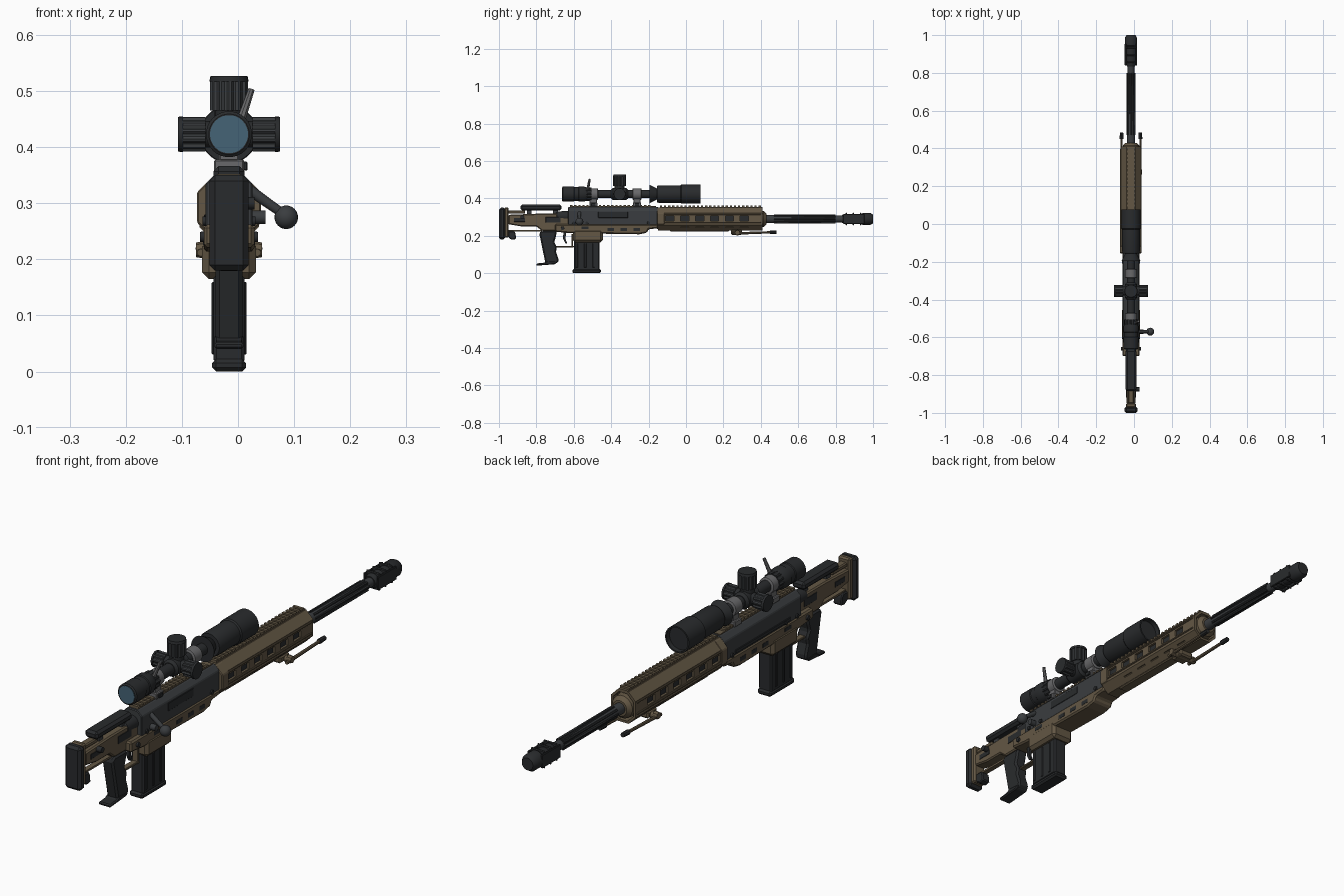
import bpy, bmesh
from math import sin, cos, pi, radians
from mathutils import Vector, Matrix

if "Cube" in bpy.data.objects:
    bpy.data.objects.remove(bpy.data.objects["Cube"])

C = -0.016          # x of the rifle's centre plane
BZ, SZ = 0.29, 0.423  # bore height, scope height

def mat(name, r, g, b):
    m = bpy.data.materials.new(name)
    m.diffuse_color = (r, g, b, 1)
    m.use_nodes = True
    m.node_tree.nodes["Principled BSDF"].inputs["Base Color"].default_value = m.diffuse_color
    return m

TAN = mat("tan", .125, .095, .058)
DARK = mat("dark", .022, .024, .026)
STEEL = mat("steel", .042, .046, .050)
GREY = mat("grey", .14, .14, .145)
LENS = mat("lens", .06, .127, .18)

def finish(name, bm, m, bevel=0, smooth=False):
    bmesh.ops.recalc_face_normals(bm, faces=bm.faces)
    me = bpy.data.meshes.new(name)
    bm.to_mesh(me)
    bm.free()
    ob = bpy.data.objects.new(name, me)
    bpy.context.collection.objects.link(ob)
    me.materials.append(m)
    if smooth:
        bpy.ops.object.select_all(action='DESELECT')
        ob.select_set(True)
        bpy.context.view_layer.objects.active = ob
        bpy.ops.object.shade_smooth_by_angle(angle=radians(35))
    if bevel:
        b = ob.modifiers.new("bevel", 'BEVEL')
        b.width, b.segments, b.limit_method = bevel, 1, 'ANGLE'
    return ob

def boxes(name, items, m, bevel=0):
    """items: (x0,x1,y0,y1,z0,z1), x measured from the centre plane"""
    bm = bmesh.new()
    for x0, x1, y0, y1, z0, z1 in items:
        M = Matrix.Translation((C + (x0+x1)/2, (y0+y1)/2, (z0+z1)/2)) @ Matrix.Diagonal((x1-x0, y1-y0, z1-z0, 1))
        bmesh.ops.create_cube(bm, size=1, matrix=M)
    return finish(name, bm, m, bevel)

def extrude(name, pts, axis, a, b, m, bevel=0, smooth=False):
    """2D outline swept along an axis: x takes (y,z), y takes (x,z), z takes (x,y)"""
    put = {'x': lambda u, v, w: (C+w, u, v), 'y': lambda u, v, w: (C+u, w, v), 'z': lambda u, v, w: (C+u, v, w)}[axis]
    bm = bmesh.new()
    lo, hi = ([bm.verts.new(put(u, v, w)) for u, v in pts] for w in (a, b))
    n = len(pts)
    bm.faces.new(lo)
    bm.faces.new(hi)
    for i in range(n):
        bm.faces.new((lo[i], lo[(i+1) % n], hi[(i+1) % n], hi[i]))
    return finish(name, bm, m, bevel, smooth)

def lathe(name, prof, z, m, n=28, x=0):
    """(y, radius) profile turned about a lengthwise axis"""
    bm = bmesh.new()
    rings = [[bm.verts.new((C+x+r*cos(2*pi*(i+.5)/n), y, z+r*sin(2*pi*(i+.5)/n))) for i in range(n)] for y, r in prof]
    for p, q in zip(rings, rings[1:]):
        for i in range(n):
            bm.faces.new((p[i], p[(i+1) % n], q[(i+1) % n], q[i]))
    bm.faces.new(rings[0])
    bm.faces.new(rings[-1])
    return finish(name, bm, m, 0, n > 10)

def rod(name, a, b, r0, r1, m, n=12):
    a, b = Vector(a), Vector(b)
    bm = bmesh.new()
    M = Matrix.Translation((a+b)/2) @ (b-a).to_track_quat('Z', 'Y').to_matrix().to_4x4()
    bmesh.ops.create_cone(bm, cap_ends=True, segments=n, radius1=r0, radius2=r1, depth=(b-a).length, matrix=M)
    return finish(name, bm, m, 0, True)

def fluted(u, v, r, depth, k):
    return [(u+(r-depth*((i//2) % 2))*cos(2*pi*i/(4*k)), v+(r-depth*((i//2) % 2))*sin(2*pi*i/(4*k))) for i in range(4*k)]

def octagon(w, z0, z1, c):
    return [(-w, z0+c), (-w+c, z0), (w-c, z0), (w, z0+c), (w, z1-c), (w-c, z1), (-w+c, z1), (-w, z1-c)]

# Barrel and muzzle brake
lathe("barrel_core", [(-.15, .026), (.41, .022), (.85, .018)], BZ, STEEL)
extrude("barrel_flutes", fluted(0, BZ, .024, .005, 8), 'y', .47, .80, DARK)
lathe("brake_body", [(.835, .022), (.85, .028), (.94, .028), (.945, .033), (.985, .033), (1, .024)], BZ, DARK, 20)
for s in (-1, 1):
    boxes("brake_plate", [(s*.029-.004, s*.029+.004, .84, .955, BZ-.026, BZ+.026)], DARK, .002)
boxes("brake_baffles", [(-.03, .03, y, y+.008, BZ-.034, BZ+.034) for y in (.853, .89, .93)], DARK, .003)

# Handguard: eight-sided shell with vent windows over a dark liner
hg = extrude("handguard", octagon(.053, .228, .352, .03), 'y', -.15, .41, TAN)
cut = boxes("vent_cutters", [(-.08, .08, y, y+.045, .28, .306) for y in (-.11, -.03, .05, .13, .21, .29)], TAN)
low = boxes("lower_vent_cutters", [(s*.055-.017, s*.055+.017, y, y+.045, .222, .247) for y in (-.03, .05, .13, .21, .29) for s in (-1, 1)], TAN)
bore = extrude("bore_cutter", octagon(.044, .237, .343, .026), 'y', -.2, .5, TAN)
for c in (bore, cut, low):
    b = hg.modifiers.new("cut", 'BOOLEAN')
    b.operation, b.solver, b.object = 'DIFFERENCE', 'EXACT', c
dg = bpy.context.evaluated_depsgraph_get()
baked = bpy.data.meshes.new_from_object(hg.evaluated_get(dg))
hg.modifiers.clear()
hg.data = baked
for c in (bore, cut, low):
    bpy.data.objects.remove(c)
extrude("handguard_liner", octagon(.042, .24, .34, .026), 'y', -.149, .37, DARK)
lathe("handguard_nose", [(.38, .048), (.415, .044), (.43, .03)], BZ, TAN, 16)
for s in (-1, 1):
    boxes("handguard_ridge", [(s*.053-.004, s*.053+.004, -.14, .40, z, z+.007) for z in (.268, .312)], TAN, .002)
extrude("handguard_collar", octagon(.057, .235, .35, .03), 'y', -.155, -.115, TAN, .003)
boxes("lower_rail", [(-.022, .022, -.085, .23, .222, .234)], TAN, .004)

# Top rails
for name, y0, y1, z in (("receiver_rail", -.62, -.16, .354), ("handguard_rail", -.14, .41, .351)):
    n = int((y1-y0)/.022)
    boxes(name, [(-.019, .019, y0, y1, z-.006, z+.004)] +
          [(-.021, .021, y0+i*.022, y0+i*.022+.012, z+.003, z+.011) for i in range(n)], TAN)

# Receiver, ejection port and bolt
extrude("receiver", octagon(.042, .24, .355, .02), 'y', -.63, -.15, STEEL, .003)
boxes("ejection_port", [(.035, .0435, -.47, -.31, .295, .328)], DARK, .002)
boxes("side_plate", [(-.045, -.035, -.56, -.22, .265, .28)], DARK, .002)
lathe("bolt_shroud", [(-.70, .018), (-.69, .026), (-.62, .028)], .305, DARK, 16)
for s in (-1, 1):
    for y in (-.60, -.53, -.20):
        rod("receiver_pin", (C+s*.038, y, .268), (C+s*.047, y, .268), .009, .008, DARK)
rod("bolt_root", (C+.03, -.57, .275), (C+.065, -.57, .275), .012, .012, STEEL)
rod("bolt_handle", (C+.03, -.57, .328), (.082, -.57, .28), .010, .008, STEEL)
bm = bmesh.new()
bmesh.ops.create_uvsphere(bm, u_segments=20, v_segments=12, radius=.021, matrix=Matrix.Translation((.086, -.57, .275)))
finish("bolt_knob", bm, STEEL, 0, True)

# Lower chassis and magazine well
extrude("chassis", [(-.70, .262), (-.70, .222), (-.62, .214), (-.25, .208), (-.21, .216), (-.20, .235), (-.15, .24), (-.15, .262)], 'x', -.045, .045, TAN, .006)
boxes("magazine_well", [(-.048, .048, -.605, -.445, .165, .235)], TAN, .012)
for s in (-1, 1):
    boxes("chassis_slots", [(s*.044-.002, s*.044+.002, y, y+.035, .226, .242) for y in (-.42, -.35, -.28)] +
          [(s*.044-.002, s*.044+.002, -.56, -.52, .236, .25)], DARK)
    rod("chassis_pin", (C+s*.04, -.66, .24), (C+s*.052, -.66, .24), .01, .009, DARK)

# Magazine
boxes("magazine", [(-.028, .028, -.60, -.462, .015, .21)], DARK, .006)
boxes("magazine_base", [(-.03, .03, -.608, -.455, 0, .022)], DARK, .007)
for s in (-1, 1):
    boxes("magazine_ribs", [(s*.028-.003, s*.028+.003, y, y+.012, .03, .16) for y in (-.59, -.545, -.50)], DARK, .002)

# Trigger, guard and grip
boxes("trigger_guard", [(-.012, .012, -.70, -.60, .137, .146), (-.012, .012, -.612, -.603, .14, .21)], TAN, .002)
extrude("trigger", [(-.655, .22), (-.64, .22), (-.645, .185), (-.635, .16), (-.645, .16), (-.658, .185)], 'x', -.006, .006, DARK)
extrude("grip", [(-.785, .215), (-.77, .226), (-.69, .226), (-.697, .19), (-.705, .165), (-.69, .14), (-.695, .115), (-.68, .07), (-.685, .055), (-.75, .045)], 'x', -.024, .024, DARK, .007)
extrude("grip_foot", [(-.80, .04), (-.70, .048), (-.685, .062), (-.74, .066), (-.76, .056), (-.80, .052)], 'x', -.026, .026, DARK, .004)

# Stock: two beams, cheek rest, butt
extrude("stock_beam", [(-.95, .312), (-.95, .262), (-.88, .25), (-.80, .25), (-.77, .226), (-.62, .226), (-.62, .318), (-.80, .318)], 'x', -.024, .024, TAN, .005)
boxes("stock_recess", [(-.0255, .0255, -.92, -.86, .275, .295), (-.0255, .0255, -.75, -.67, .27, .30)], DARK, .001)
boxes("stock_upper_bar", [(-.015, .015, -.95, -.86, .318, .336)], TAN, .004)
boxes("cheek_posts", [(-.012, .012, y, y+.025, .30, .345) for y in (-.85, -.71)], STEEL)
boxes("cheek_rest", [(-.028, .028, -.885, -.665, .335, .366)], DARK, .009)
rod("cheek_knob", (C+.02, -.875, .30), (C+.045, -.875, .30), .011, .011, DARK)
boxes("stock_lower_bar", [(-.01, .01, -.95, -.77, .222, .23)], TAN)
boxes("butt_plate", [(-.026, .026, -.972, -.948, .19, .352)], TAN, .006)
boxes("butt_pad", [(-.035, .035, -1, -.966, .18, .35)], DARK, .01)
extrude("rear_foot", [(-.95, .225), (-.95, .19), (-.93, .178), (-.908, .183), (-.912, .215), (-.92, .225)], 'x', -.018, .018, DARK, .004)

# Folded bipod
boxes("bipod_hub", [(-.03, .03, .24, .30, .205, .232)], TAN, .006)
rod("bipod_axle", (C-.055, .275, .215), (C+.055, .275, .215), .012, .012, TAN)
for s in (-1, 1):
    x = C+s*.05
    rod("bipod_knob", (x-s*.008, .275, .217), (x+s*.009, .275, .217), .016, .013, TAN, 8)
    rod("bipod_leg", (x, .25, .212), (x, .46, .219), .007, .006, TAN, 8)
    rod("bipod_shoe", (x, .45, .219), (x, .485, .22), .010, .009, DARK, 8)

# Scope tube, eyepiece, objective
lathe("scope_tube", [(-.55, .022), (-.12, .022)], SZ, DARK)
lathe("eyepiece", [(-.662, .036), (-.658, .041), (-.60, .041), (-.597, .038), (-.575, .038), (-.572, .041), (-.545, .041), (-.52, .03)], SZ, DARK)
extrude("zoom_ring", fluted(0, SZ, .036, .003, 12), 'y', -.545, -.505, DARK)
lathe("scope_flare", [(-.195, .05), (-.15, .027)], SZ, DARK)
lathe("objective", [(-.155, .044), (-.145, .047), (-.03, .047), (-.025, .0515), (.078, .0515), (.078, .046), (.06, .045)], SZ, DARK, 32)
lathe("rear_lens", [(-.664, .034), (-.655, .034)], SZ, LENS)
rod("zoom_lever", (C+.022, -.525, .45), (C+.04, -.515, .503), .008, .006, GREY, 8)

# Scope mounts
for y in (-.495, -.262):
    lathe("mount_ring", [(y-.024, .028), (y-.022, .031), (y+.022, .031), (y+.024, .028)], SZ, GREY)
    boxes("mount_base", [(-.018, .018, y-.02, y+.02, .375, .40), (-.027, .027, y-.022, y+.022, .355, .378)], GREY, .003)
    boxes("mount_clamp", [(.024, .033, y-.012, y+.012, .358, .374)], DARK, .002)

# Adjustment turrets
Y = -.355
lathe("turret_hub", [(Y-.045, .024), (Y-.035, .033), (Y+.035, .033), (Y+.045, .024)], SZ, DARK)
extrude("top_turret", fluted(0, Y, .034, .004, 12), 'z', .465, .519, STEEL)
rod("top_turret_neck", (C, Y, .44), (C, Y, .47), .026, .026, DARK, 20)
rod("top_turret_cap", (C, Y, .517), (C, Y, .527), .035, .033, DARK, 24)
for s in (-1, 1):
    extrude("side_turret", fluted(Y, SZ, .031, .004, 11), 'x', s*.042, s*.084, STEEL)
    rod("side_turret_neck", (C, Y, SZ), (C+s*.045, Y, SZ), .024, .024, DARK, 20)
    rod("side_turret_cap", (C+s*.082, Y, SZ), (C+s*.0905, Y, SZ), .032, .031, DARK, 24)
